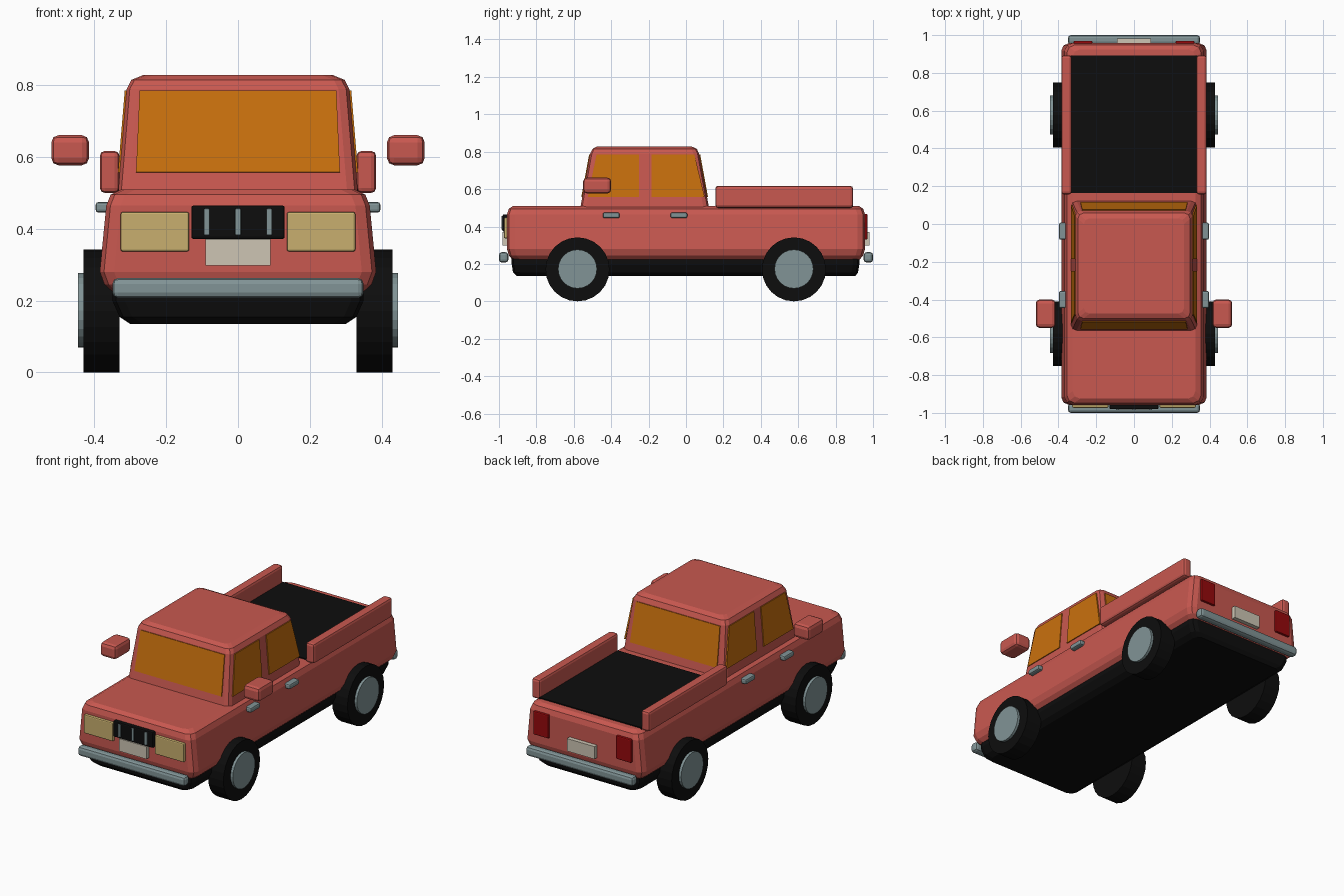
import bpy, bmesh, math
from mathutils import Vector, Matrix

if "Cube" in bpy.data.objects:
    bpy.data.objects.remove(bpy.data.objects["Cube"])


def material(name, r, g, b):
    m = bpy.data.materials.new(name)
    m.diffuse_color = (r, g, b, 1)
    m.use_nodes = True
    m.node_tree.nodes["Principled BSDF"].inputs["Base Color"].default_value = m.diffuse_color
    return m


RED = material("body red", 0.58, 0.098, 0.08)
BLACK = material("rubber black", 0.004, 0.004, 0.004)
GLASS = material("amber glass", 0.58, 0.162, 0.004)
CHROME = material("chrome grey", 0.22, 0.296, 0.305)
LAMP = material("headlight tan", 0.58, 0.43, 0.156)
PLATE = material("plate cream", 0.61, 0.56, 0.456)
TAIL = material("tail light red", 0.305, 0.0025, 0.0035)


def finish(name, bm, mat):
    bmesh.ops.recalc_face_normals(bm, faces=bm.faces)
    me = bpy.data.meshes.new(name)
    bm.to_mesh(me)
    bm.free()
    me.materials.append(mat)
    ob = bpy.data.objects.new(name, me)
    bpy.context.collection.objects.link(ob)
    return ob


def box(name, x, y, z, mat, bevel=0.0, segments=2):
    """Box from (min, max) ranges, with rounded edges."""
    bm = bmesh.new()
    bmesh.ops.create_cube(bm, size=1)
    for v in bm.verts:
        v.co = [(lo + hi) / 2 + c * (hi - lo) for c, (lo, hi) in zip(v.co, (x, y, z))]
    if bevel:
        bmesh.ops.bevel(bm, geom=bm.edges[:], offset=bevel, segments=segments,
                        profile=0.5, affect='EDGES')
    return finish(name, bm, mat)


def loft(name, levels, corner, mat):
    """Stack of rounded rectangles; each level is (z, half width, y min, y max)."""
    bm = bmesh.new()
    rings = []
    for z, hx, y0, y1 in levels:
        ring = []
        for i, (sx, cy) in enumerate(((1, y1), (-1, y1), (-1, y0), (1, y0))):
            sy = 1 if cy == y1 else -1
            for k in range(3):
                a = math.radians(90 * i + 45 * k)
                ring.append(bm.verts.new((sx * (hx - corner) + corner * math.cos(a),
                                          cy - sy * corner + corner * math.sin(a), z)))
        rings.append(ring)
    for a, b in zip(rings, rings[1:]):
        for i in range(len(a)):
            j = (i + 1) % len(a)
            bm.faces.new((a[i], a[j], b[j], b[i]))
    bm.faces.new(rings[0])
    bm.faces.new(rings[-1])
    return finish(name, bm, mat)


def pane(name, pts, outward):
    """Thin glass plate lying on the cab."""
    bm = bmesh.new()
    out = Vector(outward)
    lo = [bm.verts.new(Vector(p) - out * 0.003) for p in pts]
    hi = [bm.verts.new(Vector(p) + out * 0.005) for p in pts]
    bm.faces.new(lo)
    bm.faces.new(hi)
    for i in range(4):
        j = (i + 1) % 4
        bm.faces.new((lo[i], lo[j], hi[j], hi[i]))
    return finish(name, bm, GLASS)


def disc(name, x0, x1, y, z, r, mat):
    bm = bmesh.new()
    bmesh.ops.create_cone(bm, cap_ends=True, segments=24, radius1=r, radius2=r,
                          depth=abs(x1 - x0),
                          matrix=Matrix.Translation(((x0 + x1) / 2, y, z))
                          @ Matrix.Rotation(math.pi / 2, 4, 'Y'))
    return finish(name, bm, mat)


# Chassis and lower body
loft("chassis", [(0.135, 0.30, -0.905, 0.905), (0.155, 0.33, -0.925, 0.92),
                 (0.20, 0.35, -0.932, 0.927), (0.27, 0.35, -0.932, 0.927)], 0.035, BLACK)
loft("body", [(0.225, 0.35, -0.93, 0.93), (0.245, 0.372, -0.947, 0.947),
              (0.28, 0.385, -0.957, 0.957), (0.465, 0.367, -0.957, 0.957),
              (0.495, 0.355, -0.947, 0.947), (0.51, 0.325, -0.925, 0.925)], 0.04, RED)

# Cab and its windows, which follow the sloping walls
loft("cab", [(0.49, 0.335, -0.567, 0.125), (0.79, 0.31, -0.512, 0.07),
             (0.815, 0.297, -0.50, 0.058), (0.828, 0.265, -0.475, 0.03)], 0.03, RED)


def wall(z):
    t = (z - 0.49) / 0.30
    return 0.335 - 0.025 * t, -0.567 + 0.055 * t, 0.125 - 0.055 * t


Z0, Z1 = 0.557, 0.785
(X0, F0, B0), (X1, F1, B1) = wall(Z0), wall(Z1)
pane("windshield", [(-0.284, F0, Z0), (0.284, F0, Z0), (0.274, F1, Z1), (-0.274, F1, Z1)],
     (0, -1, 0.18))
pane("rear_window", [(-0.284, B0, Z0), (0.284, B0, Z0), (0.274, B1, Z1), (-0.274, B1, Z1)],
     (0, 1, 0.18))

for s, side in ((-1, "right"), (1, "left")):
    def span(a, b):
        return tuple(sorted((s * a, s * b)))

    for name, a0, b0, b1, a1 in (("front", -0.525, -0.25, -0.25, -0.478),
                                 ("back", -0.185, 0.10, 0.045, -0.185)):
        pane(f"{side}_{name}_window", [(s * X0, a0, Z0), (s * X0, b0, Z0),
                                       (s * X1, b1, Z1), (s * X1, a1, Z1)], (s, 0, 0.08))

    # Bed rail, mirror and door handles
    box(f"{side}_bed_rail", span(0.33, 0.385), (0.157, 0.893), (0.50, 0.617), RED, 0.014)
    box(f"{side}_mirror", span(0.415, 0.52), (-0.55, -0.40), (0.577, 0.661), RED, 0.02)
    for name, y in (("front", -0.40), ("back", -0.038)):
        box(f"{side}_{name}_handle", span(0.355, 0.397), (y - 0.045, y + 0.045),
            (0.445, 0.475), CHROME, 0.009)

    # Wheels and hubs
    for name, y in (("front", -0.58), ("back", 0.577)):
        disc(f"{side}_{name}_tyre", s * 0.33, s * 0.43, y, 0.171, 0.171, BLACK)
        disc(f"{side}_{name}_hub", s * 0.42, s * 0.445, y, 0.173, 0.104, CHROME)

    # Lamps
    box(f"{side}_headlight", span(0.136, 0.327), (-0.973, -0.93), (0.337, 0.447), LAMP, 0.006)
    box(f"{side}_tail_light", span(0.22, 0.32), (0.93, 0.97), (0.33, 0.468), TAIL, 0.006)

# Bed floor
box("bed_floor", (-0.335, 0.335), (0.165, 0.893), (0.49, 0.516), BLACK)

# Grille with bars
box("grille", (-0.13, 0.13), (-0.98, -0.93), (0.372, 0.465), BLACK, 0.006)
for i in (-1, 0, 1):
    box(f"grille_bar_{i + 2}", (i * 0.087 - 0.008, i * 0.087 + 0.008), (-0.986, -0.97),
        (0.382, 0.456), CHROME, 0.003)

# Bumpers and blank number plates at both ends
for s, end in ((-1, "front"), (1, "back")):
    box(f"{end}_bumper", (-0.35, 0.35), tuple(sorted((s * 0.95, s * 1.0))),
        (0.207, 0.263), CHROME, 0.016)
    box(f"{end}_plate", (-0.09, 0.09), tuple(sorted((s * 0.945, s * 0.982))),
        (0.298, 0.372), PLATE)
